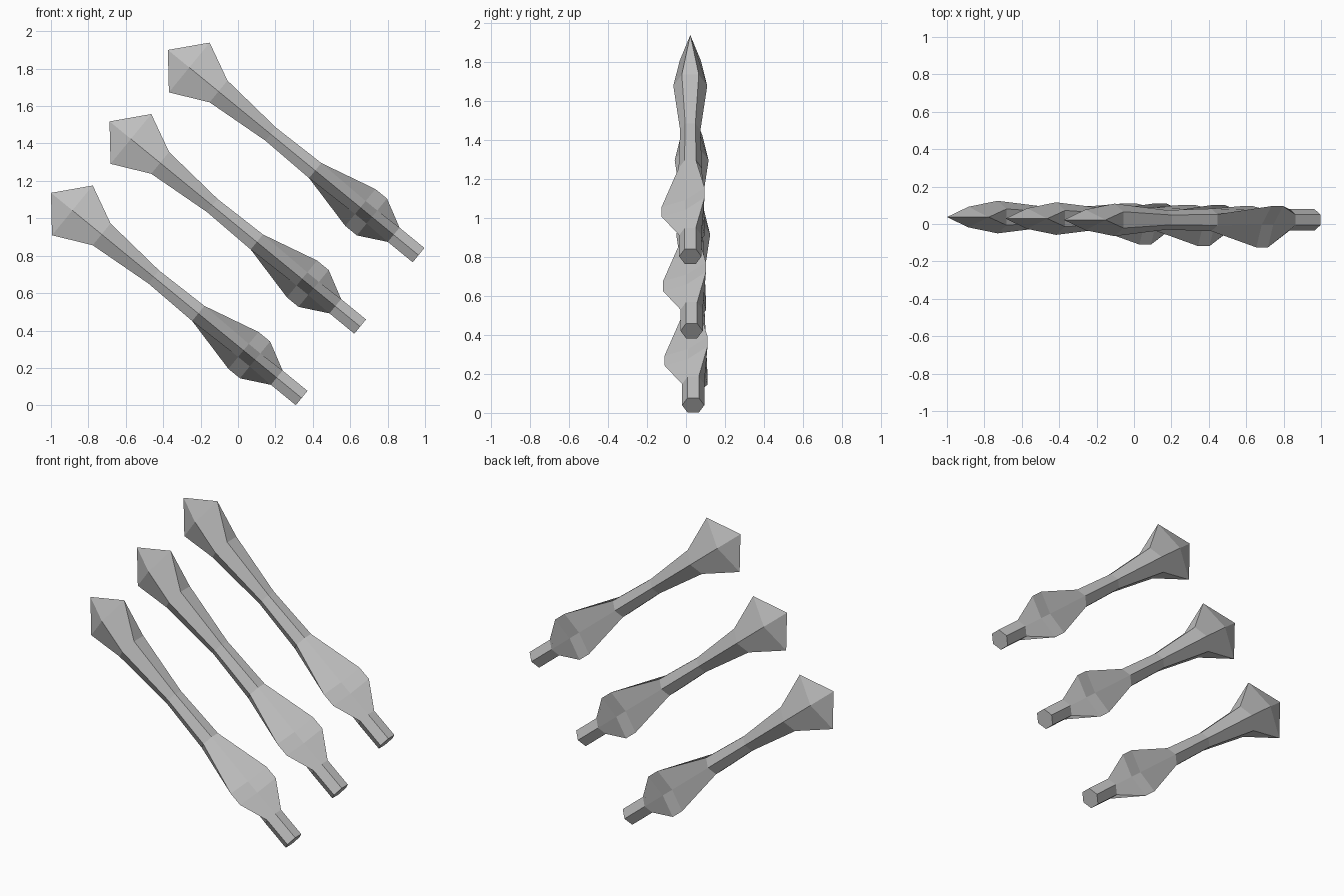
import bpy
import bmesh
from math import sin, cos, radians
from mathutils import Vector

cube = bpy.data.objects.get("Cube")
if cube:
    bpy.data.objects.remove(cube, do_unlink=True)

# Single plain grey
grey = bpy.data.materials.new("stone_grey")
grey.use_nodes = True
color = (0.52, 0.52, 0.52, 1)
grey.diffuse_color = color
grey.node_tree.nodes["Principled BSDF"].inputs["Base Color"].default_value = color

# Shaft runs down to the right from the tip
slope = radians(39.3)
along = Vector((cos(slope), 0, -sin(slope)))
across = Vector((sin(slope), 0, cos(slope)))
depth = Vector((0, 1, 0))


def hexagon(vane, groove=None):
    """Six (depth, across) points; alternate corners may stand out as vanes."""
    groove = vane if groove is None else groove
    radii = [vane, groove] * 3
    return [(-r * cos(radians(60 * k)), r * sin(radians(60 * k)))
            for k, r in enumerate(radii)]


# Flat blade: its side corners come together into single points
blade = [(-0.055, 0), (0, 0.172), (0, 0.172), (0.055, 0), (0, -0.172), (0, -0.172)]

# Distance from the tip, cross-section
sections = [
    (0, hexagon(0)),
    (0.148, blade),
    (0.35, hexagon(0.087)),
    (0.71, hexagon(0.052)),
    (1.018, hexagon(0.06)),
    (1.33, hexagon(0.147, 0.052)),
    (1.41, hexagon(0.147, 0.052)),
    (1.56, hexagon(0.057)),
    (1.732, hexagon(0.057)),
]


def build_bolt_mesh():
    bm = bmesh.new()
    rings = [[bm.verts.new(along * u + depth * w + across * v) for w, v in points]
             for u, points in sections]
    for a, b in zip(rings, rings[1:]):
        for k in range(6):
            n = (k + 1) % 6
            bm.faces.new((a[k], a[n], b[n], b[k]))
    bm.faces.new(rings[-1])
    bmesh.ops.remove_doubles(bm, verts=bm.verts, dist=0.0005)
    bmesh.ops.recalc_face_normals(bm, faces=bm.faces)
    mesh = bpy.data.meshes.new("bolt")
    bm.to_mesh(mesh)
    bm.free()
    mesh.materials.append(grey)
    return mesh


# Three parallel bolts, placed by their tips
bolt_mesh = build_bolt_mesh()
tips = {
    "lower_bolt": (-1.0, 0.037, 1.136),
    "middle_bolt": (-0.687, 0.029, 1.518),
    "upper_bolt": (-0.375, 0.022, 1.9),
}
for name, tip in tips.items():
    bolt = bpy.data.objects.new(name, bolt_mesh)
    bolt.location = tip
    bpy.context.collection.objects.link(bolt)
